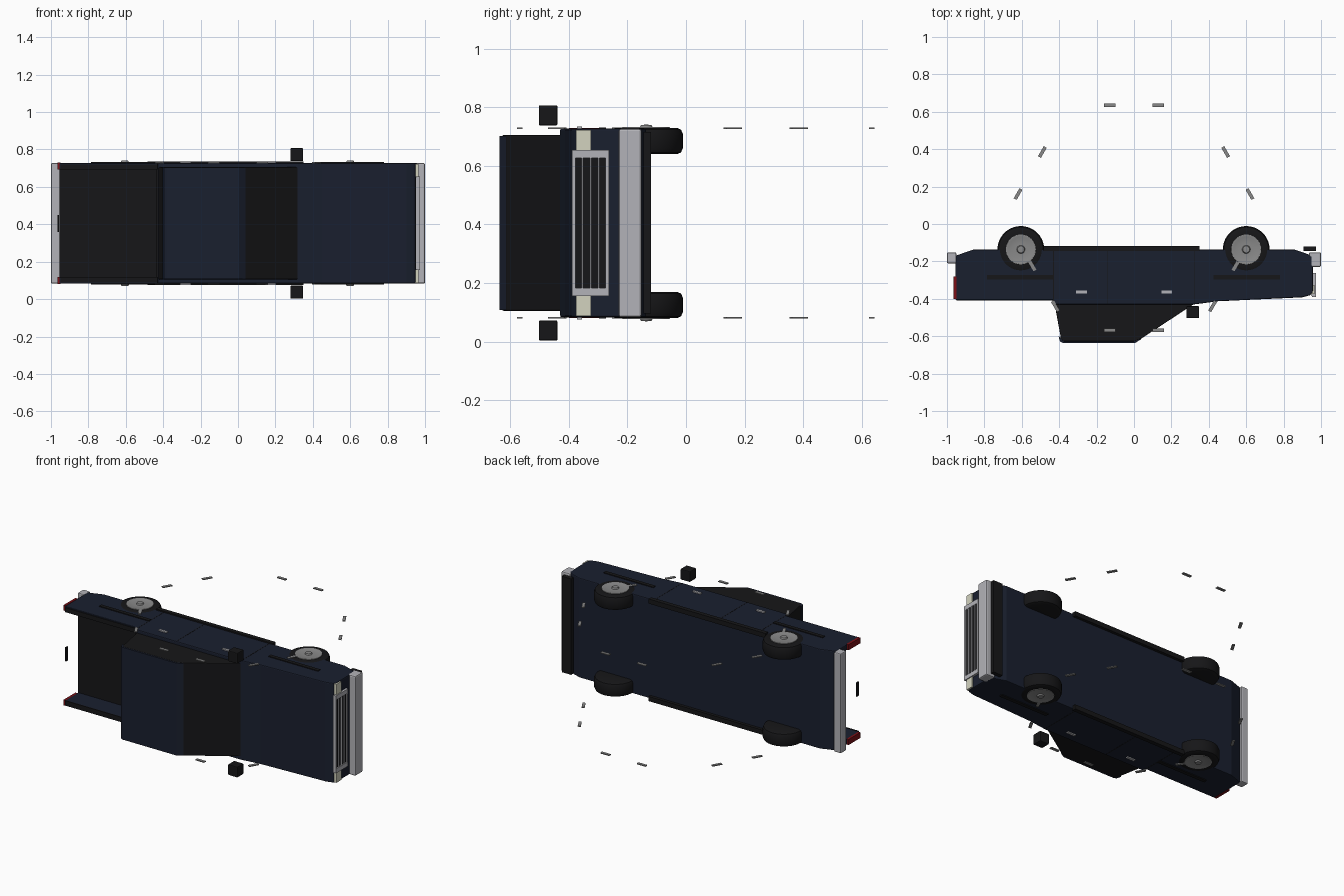
import bpy, bmesh, math
from mathutils import Matrix, Vector

if "Cube" in bpy.data.objects:
    bpy.data.objects.remove(bpy.data.objects["Cube"])

MID = 0.405   # centre plane across the width (truck lies on its side, roof towards -y)


def material(name, r, g, b):
    m = bpy.data.materials.new(name)
    m.diffuse_color = (r, g, b, 1)
    m.use_nodes = True
    m.node_tree.nodes["Principled BSDF"].inputs["Base Color"].default_value = m.diffuse_color
    return m


NAVY = material("navy_paint", 0.010, 0.014, 0.028)
BLACK = material("black_trim", 0.008, 0.008, 0.009)
CHROME = material("chrome", 0.45, 0.45, 0.48)
RIM = material("rim_grey", 0.25, 0.25, 0.25)
CREAM = material("lamp_cream", 0.65, 0.65, 0.52)
RED = material("lamp_red", 0.20, 0.005, 0.008)


def finish(name, bm, mat, bevel=0, segments=2):
    bmesh.ops.recalc_face_normals(bm, faces=bm.faces)
    me = bpy.data.meshes.new(name)
    bm.to_mesh(me)
    bm.free()
    ob = bpy.data.objects.new(name, me)
    bpy.context.collection.objects.link(ob)
    me.materials.append(mat)
    if bevel:
        mod = ob.modifiers.new("bevel", 'BEVEL')
        mod.width, mod.segments, mod.limit_method = bevel, segments, 'ANGLE'
    return ob


def box(name, x, y, z, mat, bevel=0, turn=0):
    """Box from (min, max) ranges, optionally turned about z."""
    bm = bmesh.new()
    bmesh.ops.create_cube(bm, size=1)
    size = [r[1] - r[0] for r in (x, y, z)]
    centre = Vector([(r[0] + r[1]) / 2 for r in (x, y, z)])
    bm.transform(Matrix.Translation(centre) @ Matrix.Rotation(turn, 4, 'Z') @ Matrix.Diagonal((*size, 1)))
    return finish(name, bm, mat, bevel)


def prism(name, points, z, mat, bevel=0):
    """Side outline in x, y extruded across the width."""
    bm = bmesh.new()
    face = bm.faces.new([bm.verts.new((px, py, z[0])) for px, py in points])
    new = bmesh.ops.extrude_face_region(bm, geom=[face])["geom"]
    bmesh.ops.translate(bm, vec=(0, 0, z[1] - z[0]), verts=[v for v in new if isinstance(v, bmesh.types.BMVert)])
    return finish(name, bm, mat, bevel)


def lathe(name, profile, x, y, side, mat):
    """Spin (radius, height from centre plane) points about an axle."""
    bm = bmesh.new()
    vs = [bm.verts.new((r, 0, h)) for r, h in profile]
    es = [bm.edges.new(p) for p in zip(vs, vs[1:])]
    bmesh.ops.spin(bm, geom=vs + es, cent=(0, 0, 0), axis=(0, 0, 1), angle=math.tau, steps=40)
    bmesh.ops.remove_doubles(bm, verts=bm.verts, dist=1e-5)
    bm.transform(Matrix.Translation((x, y, MID)) @ Matrix.Diagonal((1, 1, side, 1)))
    ob = finish(name, bm, mat)
    bpy.context.view_layer.objects.active = ob
    ob.select_set(True)
    bpy.ops.object.shade_smooth_by_angle(angle=math.radians(35))
    ob.select_set(False)


def span(side, a, b):
    """z range between two distances from the centre plane."""
    return tuple(sorted((MID + side * a, MID + side * b)))


# main body with the bed left open
prism("body", [(-0.955, -0.265), (-0.43, -0.265), (-0.43, -0.43), (0.32, -0.43), (0.45, -0.413),
               (0.90, -0.392), (0.945, -0.38), (0.957, -0.36), (0.957, -0.27), (0.955, -0.17),
               (0.86, -0.137), (-0.86, -0.137), (-0.955, -0.17)], span(1, -0.322, 0.322), NAVY, 0.006)
box("bed_floor", (-0.955, -0.425), (-0.27, -0.262), span(1, -0.29, 0.29), BLACK)
box("bed_front_wall", (-0.436, -0.428), (-0.43, -0.262), span(1, -0.29, 0.29), BLACK)

# cab glass and roof
prism("cab_glass", [(-0.425, -0.425), (-0.39, -0.615), (-0.375, -0.628), (0.0, -0.628),
                    (0.04, -0.612), (0.325, -0.425)], span(1, -0.300, 0.300), BLACK, 0.004)
prism("roof", [(-0.404, -0.60), (-0.395, -0.628), (-0.38, -0.637), (0.005, -0.637), (0.04, -0.615),
               (0.0, -0.62), (-0.37, -0.62)], span(1, -0.298, 0.298), NAVY)

# front end
box("front_bumper", (0.935, 1.0), (-0.23, -0.152), span(1, -0.322, 0.322), CHROME, 0.008)
box("air_dam", (0.905, 0.972), (-0.145, -0.12), span(1, -0.31, 0.31), BLACK)
box("grille_panel", (0.95, 0.963), (-0.385, -0.265), span(1, -0.245, 0.245), BLACK)
for i in range(5):
    w = 0.012 if i in (0, 4) else 0.005
    y = -0.383 + i * 0.0285
    box("grille_bar", (0.953, 0.972), (y - w / 2, y + w / 2), span(1, -0.25, 0.25), CHROME)
for s in (-1, 1):
    box("grille_end", (0.953, 0.972), (-0.389, -0.263), span(s, 0.222, 0.25), CHROME)
    box("headlight", (0.94, 0.966), (-0.375, -0.325), span(s, 0.25, 0.318), CREAM)

# rear end
box("rear_bumper", (-1.0, -0.95), (-0.21, -0.152), span(1, -0.322, 0.322), CHROME, 0.006)
box("tailgate_handle", (-0.966, -0.958), (-0.385, -0.365), span(1, -0.045, 0.045), BLACK)

for s in (-1, 1):
    # bed sides and lamps
    box("bed_side", (-0.955, -0.42), (-0.405, -0.255), span(s, 0.288, 0.322), NAVY, 0.004)
    box("bed_rail", (-0.95, -0.425), (-0.409, -0.402), span(s, 0.286, 0.315), BLACK)
    box("tail_light", (-0.966, -0.95), (-0.40, -0.28), span(s, 0.288, 0.324), RED)
    # side trim
    box("rocker_panel", (-0.485, 0.35), (-0.145, -0.118), span(s, 0.30, 0.330), BLACK)
    box("rear_side_strip", (-0.785, -0.43), (-0.297, -0.273), span(s, 0.315, 0.327), BLACK)
    box("front_side_strip", (0.425, 0.78), (-0.297, -0.273), span(s, 0.315, 0.327), BLACK)
    for x in (-0.43, -0.14, 0.325):
        box("door_seam", (x - 0.002, x + 0.002), (-0.425, -0.14), span(s, 0.315, 0.3228), BLACK)
    for x in (-0.28, 0.175):
        box("door_handle", (x - 0.029, x + 0.029), (-0.372, -0.356), span(s, 0.318, 0.329), CHROME)
    box("wing_mirror", (0.28, 0.348), (-0.503, -0.439), span(s, 0.333, 0.402), BLACK, 0.005)
    # wheels
    for x in (-0.605, 0.60):
        lathe("tyre", [(0, 0.235), (0.105, 0.235), (0.119, 0.241), (0.125, 0.255), (0.125, 0.305),
                       (0.119, 0.319), (0.105, 0.325), (0.08, 0.325), (0, 0.322)], x, -0.136, s, BLACK)
        lathe("wheel_rim", [(0.082, 0.318), (0.080, 0.328), (0.070, 0.328), (0.065, 0.326), (0.022, 0.327),
                            (0.018, 0.335), (0, 0.336)], x, -0.136, s, RIM)
    # loose small bars set in a ring beside each flank
    for sx in (-1, 1):
        for x, y, a in ((0.13, 0.635, 0), (0.49, 0.385, -60), (0.62, 0.16, -60),
                        (0.545, -0.222, 60), (0.42, -0.44, 60), (0.13, -0.568, 0)):
            box("loose_bar", (sx * x - 0.031, sx * x + 0.031), (y - 0.009, y + 0.009),
                span(s, 0.321, 0.327), RIM, turn=math.radians(a * sx))
